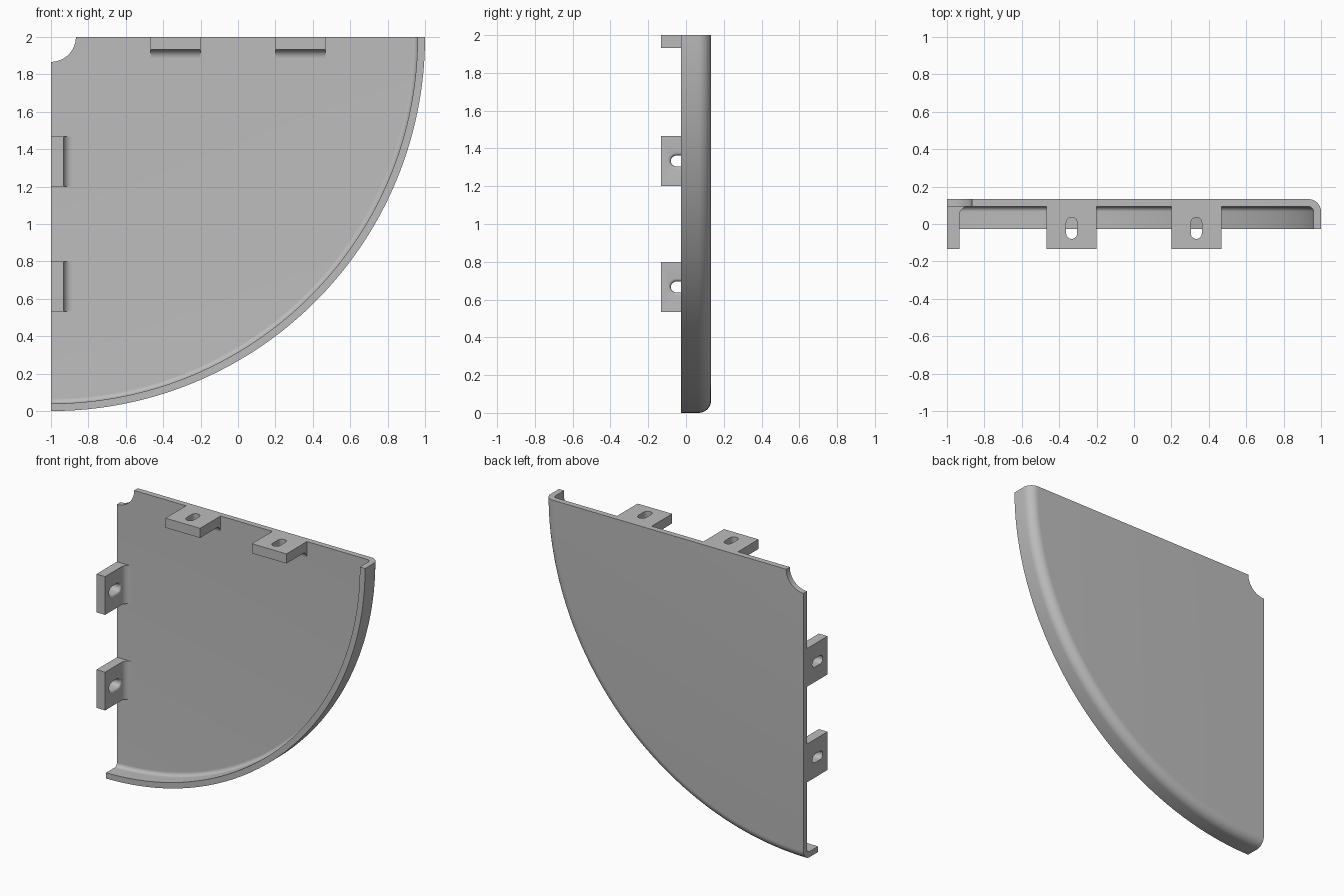
import bpy, bmesh
from math import sin, cos, pi, radians

if "Cube" in bpy.data.objects:
    bpy.data.objects.remove(bpy.data.objects["Cube"])

BACK, INNER, RIM = 0.133, 0.093, -0.027   # depths along y
CORNER_X, CORNER_Z = -1.0, 2.0            # centre of the quarter disc

grey = bpy.data.materials.new("plain grey")
grey.use_nodes = True
colour = (0.5, 0.5, 0.5, 1)
grey.diffuse_color = colour
grey.node_tree.nodes["Principled BSDF"].inputs["Base Color"].default_value = colour


def arc(cx, cy, r, a0, a1, n=10):
    return [(cx + r * cos(radians(a0 + (a1 - a0) * i / n)),
             cy + r * sin(radians(a0 + (a1 - a0) * i / n))) for i in range(n + 1)]


def loft(name, rings):
    """Skin a row of equal closed rings and cap both ends."""
    bm = bmesh.new()
    rows = [[bm.verts.new(p) for p in ring] for ring in rings]
    n = len(rows[0])
    for a, b in zip(rows, rows[1:]):
        for i in range(n):
            j = (i + 1) % n
            bm.faces.new((a[i], a[j], b[j], b[i]))
    bm.faces.new(rows[0])
    bm.faces.new(rows[-1])
    bmesh.ops.recalc_face_normals(bm, faces=bm.faces)
    mesh = bpy.data.meshes.new(name)
    bm.to_mesh(mesh)
    bm.free()
    obj = bpy.data.objects.new(name, mesh)
    bpy.context.collection.objects.link(obj)
    mesh.materials.append(grey)
    return obj


def activate(obj):
    bpy.ops.object.select_all(action='DESELECT')
    obj.select_set(True)
    bpy.context.view_layer.objects.active = obj


def smooth(obj):
    activate(obj)
    bpy.ops.object.shade_smooth_by_angle(angle=radians(30))


# Quarter-disc cover: rounded rim and corner notch come from one swept profile
R, WALL, ROUND = 2.0, 0.04, 0.067
profile = [(0.133, INNER)]
profile += arc(R - ROUND, BACK - ROUND, ROUND - WALL, 90, 0)
profile += [(R - WALL, RIM), (R, RIM)]
profile += arc(R - ROUND, BACK - ROUND, ROUND, 0, 90)
profile += [(0.133, BACK)]
STEPS = 72
cover = loft("cover_panel", [
    [(CORNER_X + r * sin(t), y, CORNER_Z - r * cos(t)) for r, y in profile]
    for t in (pi / 2 * i / STEPS for i in range(STEPS + 1))])
smooth(cover)

# Mounting tabs: d runs inward from the straight edge, s runs along it
THICK, FILLET, WIDTH = 0.067, 0.045, 0.267
tab_profile = [(0, -BACK), (THICK, -BACK)]
tab_profile += arc(THICK + FILLET, INNER - FILLET, FILLET, 180, 90)
tab_profile += [(0, INNER)]


def slot_ring(r):
    """Stadium outline as (s, y) offsets."""
    return arc(0, 0.007, r, 0, 180) + arc(0, -0.051, r, 180, 360)


def tab(name, place, start):
    obj = loft(name, [[place(d, y, s) for d, y in tab_profile]
                      for s in (start, start + WIDTH)])
    # Slot, with a rounded lip on the inner face
    mid, r, lip = start + WIDTH / 2, 0.029, 0.016
    steps = [(-0.02, r)]
    steps += [(d, w) for w, d in arc(r + lip, THICK - lip, lip, 180, 90, 5)]
    steps += [(THICK + 0.03, r + lip)]
    cutter = loft("slot_cutter", [[place(d, y, mid + s) for s, y in slot_ring(w)]
                                  for d, w in steps])
    cutter.hide_render = True
    mod = obj.modifiers.new("slot", 'BOOLEAN')
    mod.operation, mod.solver, mod.object = 'DIFFERENCE', 'EXACT', cutter
    activate(obj)
    bpy.ops.object.modifier_apply(modifier=mod.name)
    bpy.data.objects.remove(cutter)
    smooth(obj)


def on_side(d, y, s):
    return (CORNER_X + d, y, CORNER_Z - s)


def on_top(d, y, s):
    return (CORNER_X + s, y, CORNER_Z - d)


for label, start in (("near", 0.533), ("far", 1.2)):
    tab("side_tab_" + label, on_side, start)
    tab("top_tab_" + label, on_top, start)
